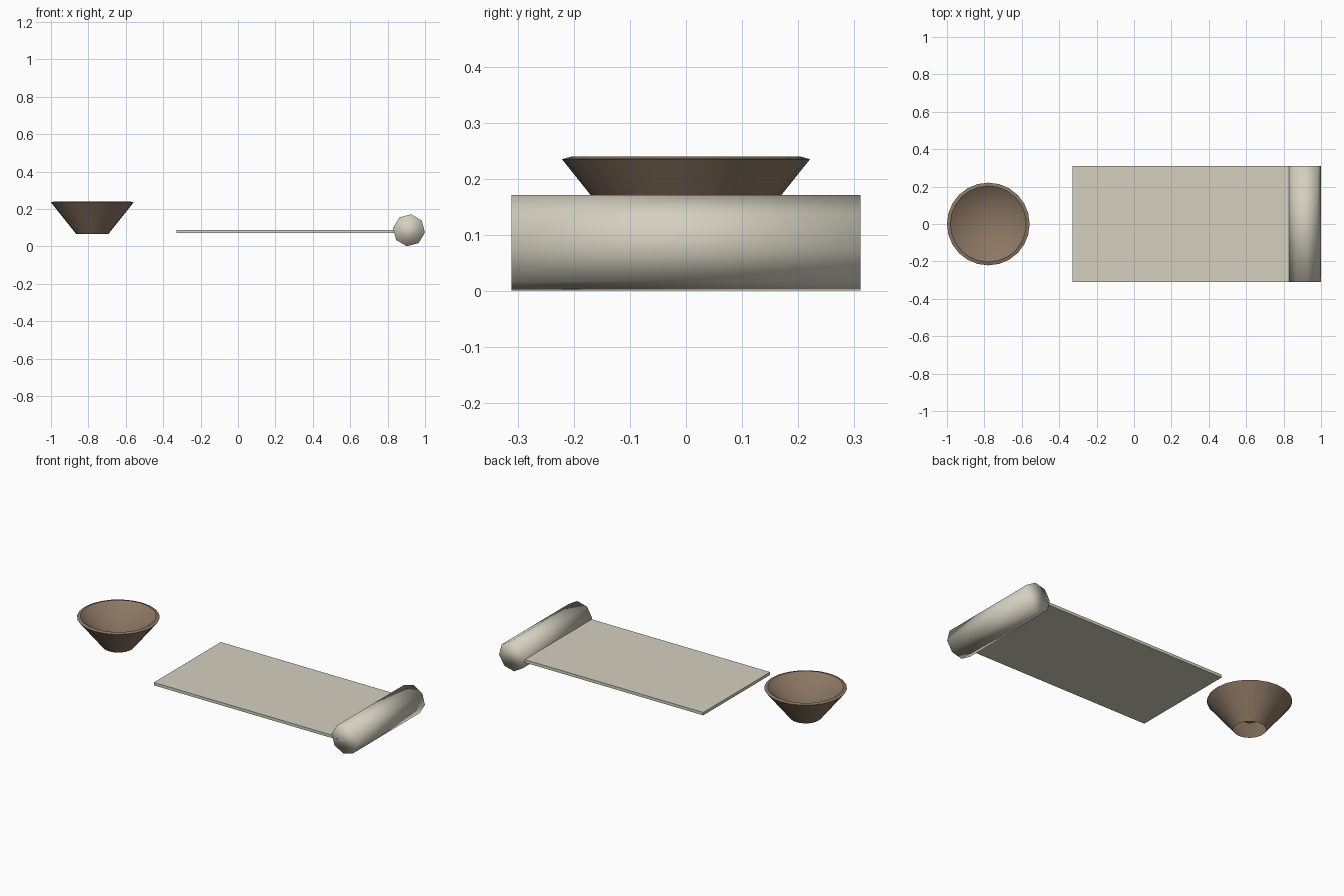
import bpy, bmesh, math
from mathutils import Matrix

if "Cube" in bpy.data.objects:
    bpy.data.objects.remove(bpy.data.objects["Cube"])


def material(name, rgb):
    m = bpy.data.materials.new(name)
    m.diffuse_color = (*rgb, 1)
    m.use_nodes = True
    m.node_tree.nodes["Principled BSDF"].inputs["Base Color"].default_value = m.diffuse_color
    return m


parchment = material("parchment", (0.66, 0.63, 0.52))
clay = material("brown_clay", (0.26, 0.185, 0.125))


def finish(bm, name, mat, smooth):
    me = bpy.data.meshes.new(name)
    for f in bm.faces:
        f.smooth = smooth
    bm.to_mesh(me)
    bm.free()
    me.materials.append(mat)
    ob = bpy.data.objects.new(name, me)
    bpy.context.collection.objects.link(ob)
    return ob


# Bowl: lathed profile, open underneath, inner cone running to a point
PROFILE = [(0.085, 0.065), (0.221, 0.235), (0.203, 0.24), (0, 0.1)]
SIDES = 24
bm = bmesh.new()
rings = []
for r, z in PROFILE:
    if r == 0:
        rings.append([bm.verts.new((-0.779, 0, z))] * SIDES)
    else:
        rings.append([bm.verts.new((-0.779 + r * math.cos(math.tau * i / SIDES),
                                    r * math.sin(math.tau * i / SIDES), z))
                      for i in range(SIDES)])
for low, high in zip(rings, rings[1:]):
    for i in range(SIDES):
        j = (i + 1) % SIDES
        loop = [low[i], low[j], high[j], high[i]]
        bm.faces.new(list(dict.fromkeys(loop)))
bowl = finish(bm, "bowl", clay, True)
bpy.context.view_layer.objects.active = bowl
bowl.select_set(True)
bpy.ops.object.shade_smooth_by_angle(angle=math.radians(35))

# Rolled end of the scroll: eight-sided, smooth-shaded roll along y
bm = bmesh.new()
bmesh.ops.create_cone(bm, cap_ends=True, segments=8, radius1=0.086, radius2=0.086, depth=0.622)
turn = Matrix.Rotation(math.radians(8), 4, 'Y') @ Matrix.Rotation(math.radians(90), 4, 'X')
bmesh.ops.transform(bm, verts=bm.verts, matrix=Matrix.Translation((0.914, 0, 0.086)) @ turn)
finish(bm, "scroll_roll", parchment, True)

# Unrolled sheet
bm = bmesh.new()
bmesh.ops.create_cube(bm, size=1)
size = Matrix.Diagonal((1.24, 0.622, 0.017, 1))
bmesh.ops.transform(bm, verts=bm.verts, matrix=Matrix.Translation((0.29, 0, 0.08)) @ size)
finish(bm, "scroll_sheet", parchment, False)
